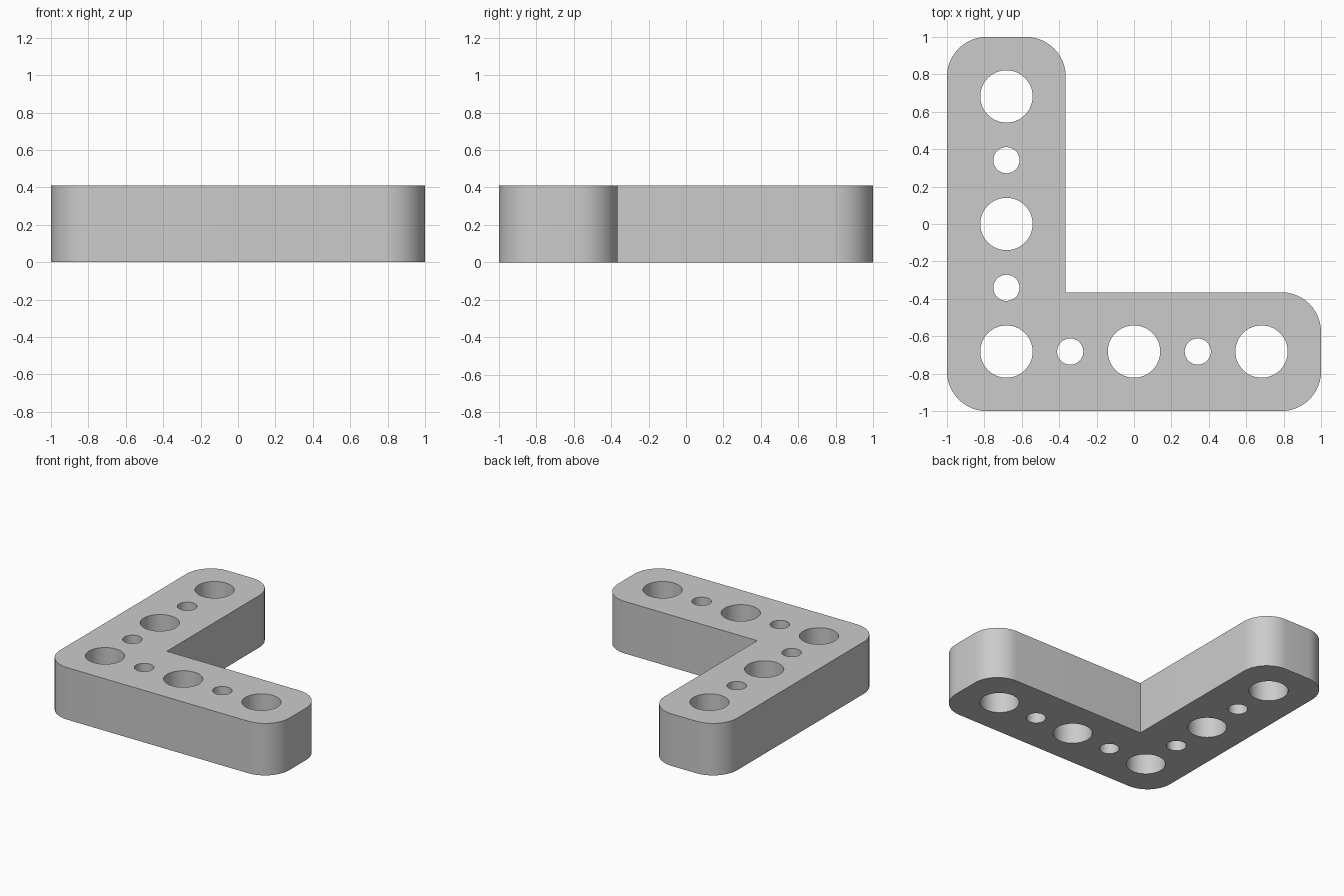
import bpy, bmesh
from math import radians
from mathutils import Matrix

HEIGHT = 0.41
INNER = -0.365      # inner edge of both arms
CORNER = 0.212      # outer corner radius
PITCH = 0.341       # hole spacing
BIG, SMALL = 0.14, 0.07

cube = bpy.data.objects.get("Cube")
if cube:
    bpy.data.objects.remove(cube, do_unlink=True)

grey = bpy.data.materials.new("light grey")
grey.use_nodes = True
color = (0.6, 0.6, 0.6, 1)
grey.diffuse_color = color
grey.node_tree.nodes["Principled BSDF"].inputs["Base Color"].default_value = color


def make_object(name, bm):
    bmesh.ops.recalc_face_normals(bm, faces=bm.faces)
    mesh = bpy.data.meshes.new(name)
    bm.to_mesh(mesh)
    bm.free()
    mesh.materials.append(grey)
    obj = bpy.data.objects.new(name, mesh)
    bpy.context.collection.objects.link(obj)
    return obj


# L-shaped plate, rounded at every corner except the inner one
bm = bmesh.new()
outline = [(-1, -1), (1, -1), (1, INNER), (INNER, INNER), (INNER, 1), (-1, 1)]
base = bm.faces.new([bm.verts.new((x, y, 0)) for x, y in outline])
top = bmesh.ops.extrude_face_region(bm, geom=[base])["geom"]
bmesh.ops.translate(bm, vec=(0, 0, HEIGHT),
                    verts=[v for v in top if isinstance(v, bmesh.types.BMVert)])
corners = [e for e in bm.edges
           if abs(e.verts[0].co.z - e.verts[1].co.z) > 0.1
           and not (abs(e.verts[0].co.x - INNER) < 0.01
                    and abs(e.verts[0].co.y - INNER) < 0.01)]
bmesh.ops.bevel(bm, geom=corners, offset=CORNER, offset_type='OFFSET',
                segments=12, profile=0.5, affect='EDGES')
plate = make_object("angle_bracket", bm)

# Alternating large and small through-holes along both arms
bm = bmesh.new()
row = -2 * PITCH
spots = [(row + i * PITCH, row, i) for i in range(5)]
spots += [(row, row + i * PITCH, i) for i in range(1, 5)]
for x, y, i in spots:
    r = SMALL if i % 2 else BIG
    bmesh.ops.create_cone(bm, cap_ends=True, segments=48, radius1=r, radius2=r,
                          depth=HEIGHT * 2,
                          matrix=Matrix.Translation((x, y, HEIGHT / 2)))
cutter = make_object("hole_cutter", bm)
cutter.hide_render = True

# Cut the holes, then smooth the round walls
cut = plate.modifiers.new("holes", 'BOOLEAN')
cut.operation = 'DIFFERENCE'
cut.solver = 'EXACT'
cut.object = cutter
bpy.ops.object.select_all(action='DESELECT')
plate.select_set(True)
bpy.context.view_layer.objects.active = plate
bpy.ops.object.modifier_apply(modifier=cut.name)
bpy.data.objects.remove(cutter, do_unlink=True)
bpy.ops.object.shade_smooth_by_angle(angle=radians(30))
